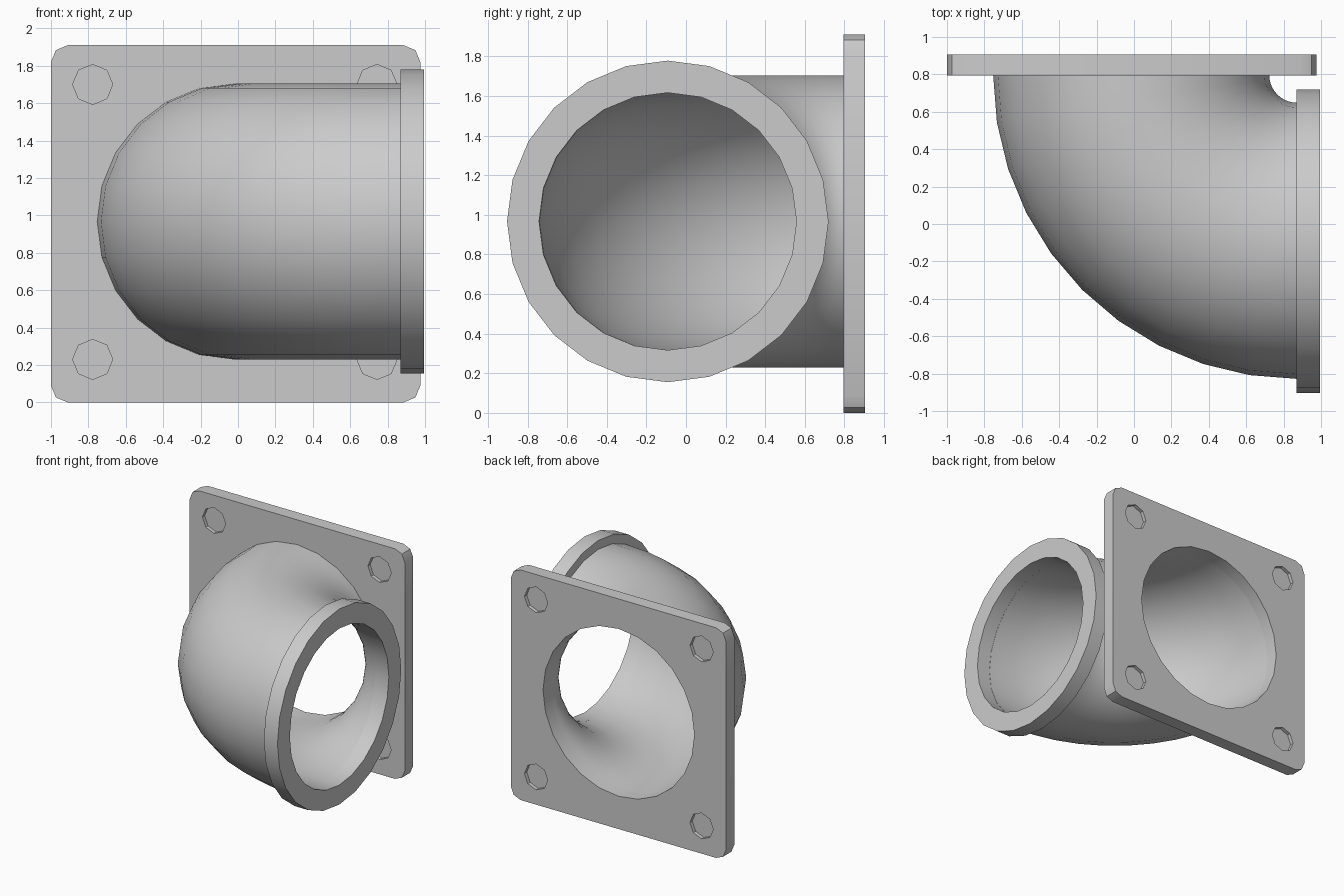
import bpy, bmesh
from math import sin, cos, pi, radians

if "Cube" in bpy.data.objects:
    bpy.data.objects.remove(bpy.data.objects["Cube"])

N = 24                      # sides of the pipe
CX, CZ = -0.015, 0.967      # flange bore centre
R = 0.887                   # bend radius of the elbow
PIV = (0.872, 0.797)        # bend pivot in plan


def make(name, bm):
    bmesh.ops.recalc_face_normals(bm, faces=bm.faces)
    me = bpy.data.meshes.new(name)
    bm.to_mesh(me)
    bm.free()
    ob = bpy.data.objects.new(name, me)
    bpy.context.collection.objects.link(ob)
    return ob


def select(ob):
    bpy.ops.object.select_all(action='DESELECT')
    ob.select_set(True)
    bpy.context.view_layer.objects.active = ob


def smooth(ob):
    select(ob)
    bpy.ops.object.shade_smooth_by_angle(angle=radians(35))


def skin(bm, rings, loop=True):
    """Bridge rings of points with quads, optionally closing the last to the first."""
    vs = [[bm.verts.new(p) for p in ring] for ring in rings]
    n = len(vs[0])
    for i in range(len(vs) if loop else len(vs) - 1):
        a, b = vs[i], vs[(i + 1) % len(vs)]
        for k in range(n):
            bm.faces.new((a[k], a[(k + 1) % n], b[(k + 1) % n], b[k]))
    if not loop:
        bm.faces.new(vs[0])
        bm.faces.new(vs[-1])


def bend_ring(t, r):
    """Cross-section circle of the elbow at bend angle t."""
    out = []
    for k in range(N):
        a = 2 * pi * k / N
        d = R + r * cos(a)
        out.append((PIV[0] - d * cos(t), PIV[1] - d * sin(t), CZ + r * sin(a)))
    return out


def disc(x, y, z, r, n):
    return [(x + r * sin(2 * pi * k / n), y, z + r * cos(2 * pi * k / n)) for k in range(n)]


# Elbow pipe: outer skin out, inner skin back
S = 10
ts = [pi / 2 * i / S for i in range(S + 1)]
outer = [bend_ring(t, 0.738) for t in ts]
inner = [bend_ring(t, 0.695 - 0.045 * t / (pi / 2)) for t in reversed(ts)]
bm = bmesh.new()
skin(bm, outer + inner)
smooth(make("elbow_pipe", bm))

# Round collar at the open end
bm = bmesh.new()
prof = [(0.87, 0.65), (0.87, 0.812), (0.995, 0.812), (0.995, 0.65)]
skin(bm, [[(x, -0.092 + r * sin(2 * pi * k / N), CZ + r * cos(2 * pi * k / N))
           for k in range(N)] for x, r in prof])
smooth(make("outlet_collar", bm))

# Square flange with rounded corners
Y0, Y1 = 0.795, 0.905
x0, x1, z0, z1, c = -1.0, 0.975, 0.0, 1.91, 0.09
outline = []
for cx, cz, start in ((x1 - c, z1 - c, 0), (x0 + c, z1 - c, 90),
                      (x0 + c, z0 + c, 180), (x1 - c, z0 + c, 270)):
    for j in range(3):
        a = radians(start + 45 * j)
        outline.append((cx + c * cos(a), cz + c * sin(a)))
bm = bmesh.new()
skin(bm, [[(x, y, z) for x, z in outline] for y in (Y0, Y1)], loop=False)
flange = make("square_flange", bm)

# Cutters: through bore and shallow bolt recesses on both faces
bm = bmesh.new()
skin(bm, [disc(CX, y, CZ, 0.695, N) for y in (0.7, 1.0)], loop=False)
for hx in (CX - 0.762, CX + 0.758):
    for hz in (0.23, 1.70):
        for ya, yb in ((0.75, Y0 + 0.03), (Y1 - 0.03, 0.95)):
            skin(bm, [disc(hx, y, hz, 0.107, 8) for y in (ya, yb)], loop=False)
cutter = make("flange_cutter", bm)
cutter.hide_render = True
mod = flange.modifiers.new("holes", 'BOOLEAN')
mod.object = cutter
mod.solver = 'EXACT'
select(flange)
bpy.ops.object.modifier_apply(modifier=mod.name)
bpy.data.objects.remove(cutter)
smooth(flange)
